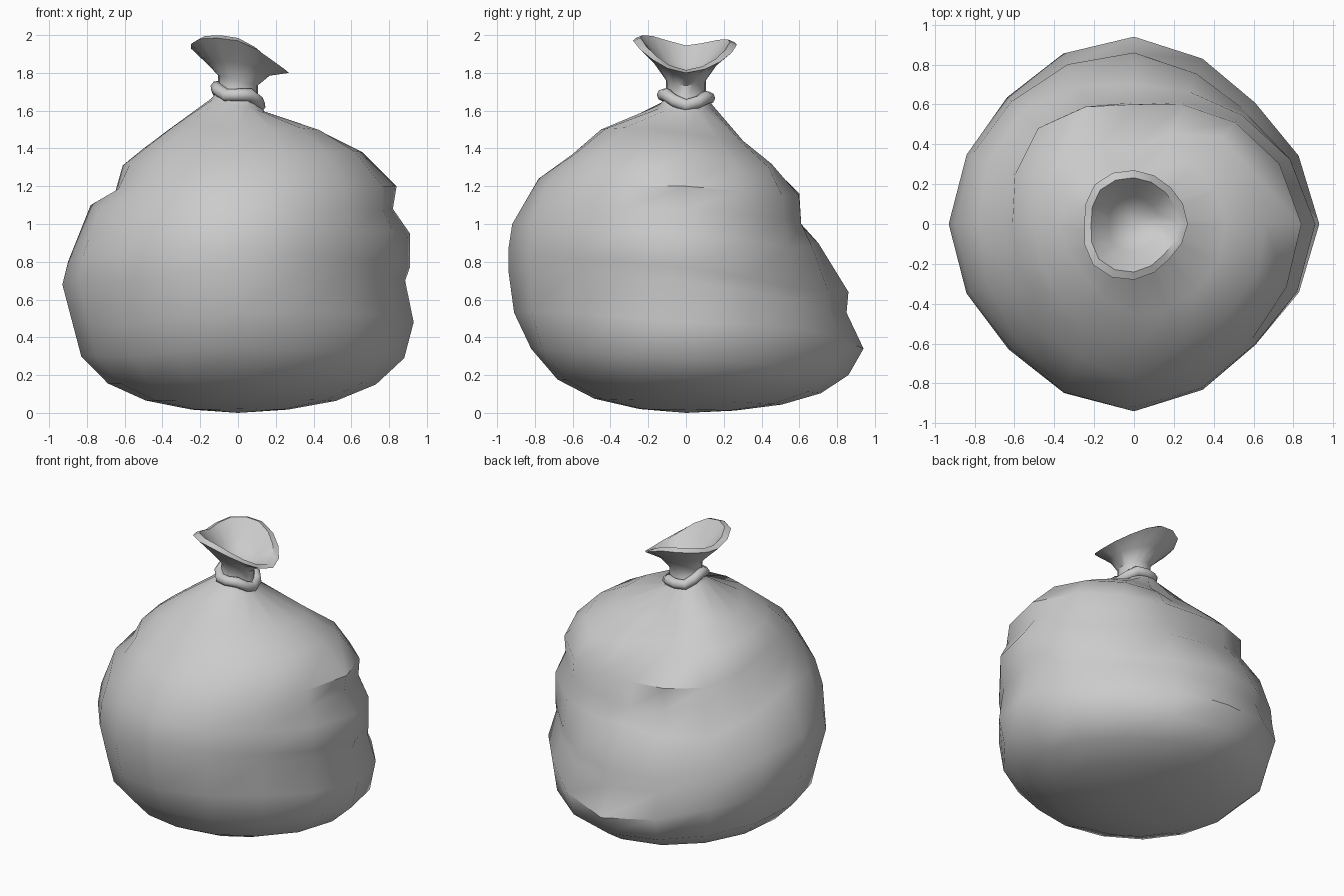
import bpy, bmesh, math

if "Cube" in bpy.data.objects:
    bpy.data.objects.remove(bpy.data.objects["Cube"])

SEG = 16

# Side profiles (radius, height), from lower corner to upper shoulder,
# in eight directions starting at +x and turning towards +y
PROFILES = [
    [(.88, .29), (.93, .48), (.885, .70), (.91, .77), (.91, .95), (.82, 1.08), (.84, 1.20), (.66, 1.38), (.46, 1.48)],
    [(.83, .24), (.86, .45), (.80, .60), (.79, .66), (.77, .88), (.73, 1.03), (.72, 1.15), (.62, 1.30), (.42, 1.43)],
    [(.86, .20), (.94, .34), (.85, .53), (.86, .64), (.70, .90), (.61, .99), (.60, 1.16), (.38, 1.35), (.25, 1.46)],
    [(.84, .24), (.90, .45), (.88, .57), (.87, .68), (.80, .90), (.68, 1.07), (.68, 1.20), (.50, 1.37), (.32, 1.50)],
    [(.83, .30), (.88, .49), (.93, .68), (.90, .80), (.78, 1.10), (.65, 1.17), (.61, 1.31), (.50, 1.40), (.38, 1.49)],
    [(.80, .30), (.84, .47), (.89, .70), (.88, .85), (.83, 1.03), (.74, 1.18), (.66, 1.29), (.53, 1.42), (.36, 1.54)],
    [(.82, .34), (.91, .53), (.94, .75), (.94, .87), (.92, 1.0), (.85, 1.12), (.78, 1.24), (.60, 1.37), (.45, 1.50)],
    [(.83, .32), (.86, .53), (.85, .75), (.86, .82), (.855, .97), (.83, 1.08), (.80, 1.20), (.66, 1.38), (.46, 1.51)],
]
# Open mouth rim (radius, height) in the same eight directions
RIM = [(.27, 1.80), (.26, 1.86), (.27, 1.95), (.28, 1.96),
       (.25, 1.93), (.29, 1.98), (.28, 1.97), (.25, 1.87)]


def spread(ring):
    """Turn 8 (radius, height) samples into a 16-point ring."""
    out = []
    for i in range(8):
        a, b, c, d = (ring[(i + k) % 8] for k in (-1, 0, 1, 2))
        out.append(b)
        out.append(tuple((9 * (q + r) - p - s) / 16 for p, q, r, s in zip(a, b, c, d)))
    return out


def neck_ring(radius, height, slope=.25):
    return [(radius, height - slope * radius * math.cos(math.tau * i / SEG)) for i in range(SEG)]


def scaled(ring, fr, fz):
    return [(r * fr, z * fz) for r, z in ring]


# Bag: rounded underside, folded sides, gathered neck, flared mouth
sides = [spread([p[k] for p in PROFILES]) for k in range(9)]
corner = sides[0]
rim = spread(RIM)
rings = [scaled(corner, fr, fz) for fr, fz in ((.30, .06), (.59, .22), (.83, .52))]
rings += sides
rings += [neck_ring(.14, 1.63), neck_ring(.105, 1.68), neck_ring(.105, 1.76)]
rings.append([(r * .62, 1.76 + (z - 1.74) * .42) for r, z in rim])
rings.append(rim)
rings.append([(r * .86, z + .015) for r, z in rim])
rings.append([(r * .5, 1.76 + (z - 1.74) * .45) for r, z in rim])

bm = bmesh.new()
loops = []
for ring in rings:
    loops.append([bm.verts.new((r * math.cos(math.tau * i / SEG), r * math.sin(math.tau * i / SEG), z))
                  for i, (r, z) in enumerate(ring)])
bottom = bm.verts.new((0, 0, 0))
throat = bm.verts.new((0, 0, 1.72))
for i in range(SEG):
    j = (i + 1) % SEG
    bm.faces.new((bottom, loops[0][j], loops[0][i]))
    bm.faces.new((throat, loops[-1][i], loops[-1][j]))
    for lo, hi in zip(loops, loops[1:]):
        bm.faces.new((lo[i], lo[j], hi[j], hi[i]))
bmesh.ops.recalc_face_normals(bm, faces=bm.faces)
mesh = bpy.data.meshes.new("bag")
bm.to_mesh(mesh)
bm.free()
bag = bpy.data.objects.new("bag", mesh)
bpy.context.collection.objects.link(bag)
bpy.context.view_layer.objects.active = bag
bag.select_set(True)
bpy.ops.object.shade_smooth_by_angle(angle=math.radians(45))
bag.select_set(False)

# Tie: tilted, slightly wavy cord around the neck
bpy.ops.mesh.primitive_torus_add(major_segments=12, minor_segments=8, major_radius=.12,
                                 minor_radius=.035, location=(0, 0, 1.675),
                                 rotation=(math.radians(-4), math.radians(15), 0))
tie = bpy.context.object
tie.name = "tie"
for v in tie.data.vertices:
    v.co.z += .018 * math.cos(3 * math.atan2(v.co.y, v.co.x) + math.pi)
bpy.ops.object.shade_smooth_by_angle(angle=math.radians(60))
